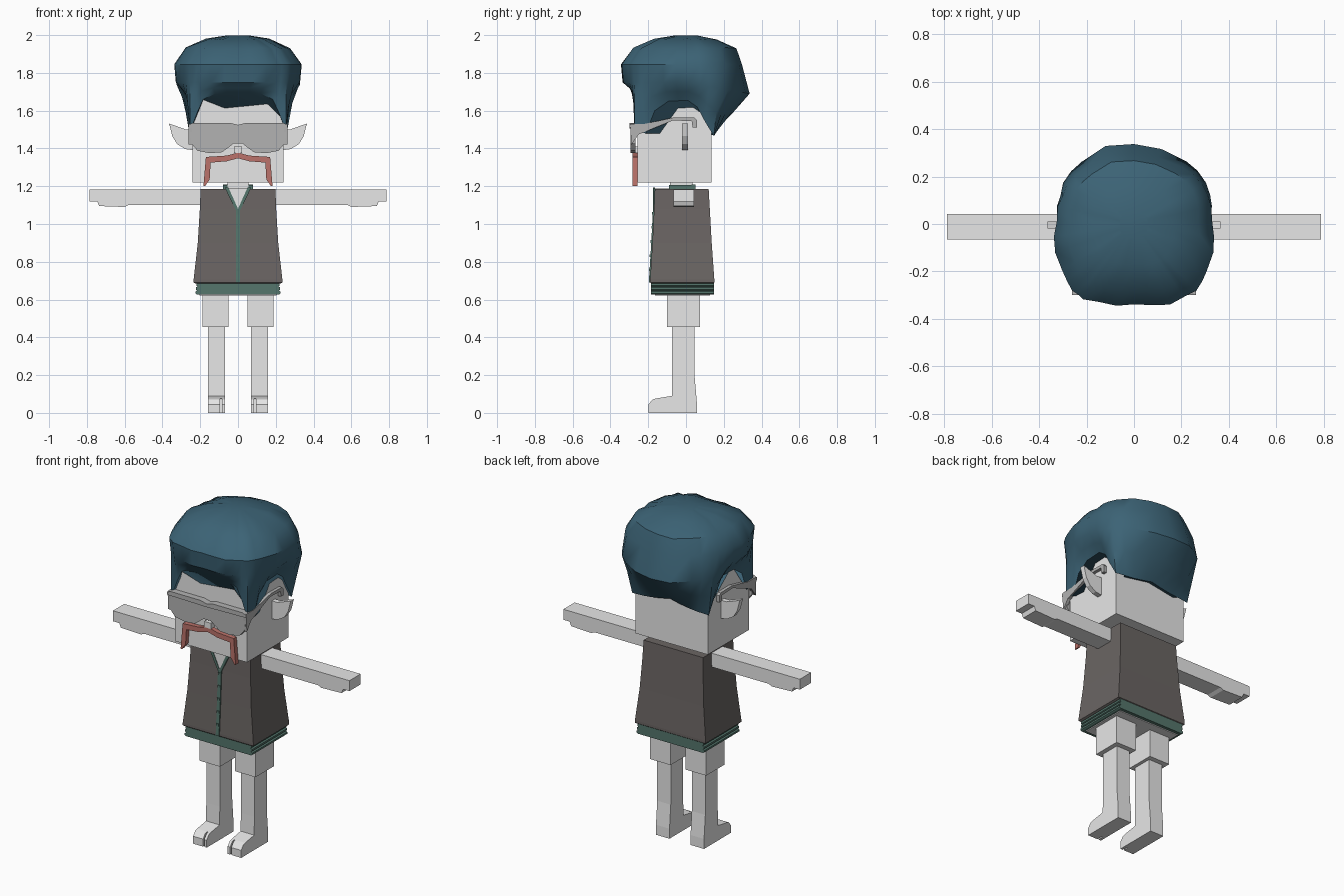
import bpy, bmesh, math, random

cube = bpy.data.objects.get("Cube")
if cube:
    bpy.data.objects.remove(cube, do_unlink=True)
random.seed(4)


def material(name, r, g, b):
    m = bpy.data.materials.new(name)
    m.use_nodes = True
    m.diffuse_color = (r, g, b, 1)
    m.node_tree.nodes["Principled BSDF"].inputs["Base Color"].default_value = (r, g, b, 1)
    return m


SKIN = material("pale grey", .8, .8, .8)
HAIR = material("deep teal", .045, .125, .18)
VEST = material("charcoal brown", .145, .13, .125)
TRIM = material("muted green", .09, .18, .15)
RED = material("dusty red", .5, .17, .145)
GLASS = material("mid grey", .45, .45, .45)


def finish(name, bm, mat):
    bmesh.ops.recalc_face_normals(bm, faces=bm.faces)
    mesh = bpy.data.meshes.new(name)
    bm.to_mesh(mesh)
    bm.free()
    mesh.materials.append(mat)
    ob = bpy.data.objects.new(name, mesh)
    bpy.context.collection.objects.link(ob)
    return ob


def loft(name, rings, mat):
    """Skin closed rings of points and cap both ends."""
    bm = bmesh.new()
    vs = [[bm.verts.new(p) for p in ring] for ring in rings]
    n = len(vs[0])
    for a, b in zip(vs, vs[1:]):
        for i in range(n):
            j = (i + 1) % n
            bm.faces.new((a[i], a[j], b[j], b[i]))
    bm.faces.new(vs[0])
    bm.faces.new(vs[-1])
    return finish(name, bm, mat)


def prism(name, pts, axis, a, b, mat, s=1):
    """Extrude an outline along x or y; s = -1 mirrors it across x."""
    def place(u, v, t):
        return (s * t, u, v) if axis == "x" else (s * u, t, v)
    return loft(name, [[place(u, v, t) for u, v in pts] for t in (a, b)], mat)


def box(name, x, y, z, mat, s=1):
    pts = [(y[0], z[0]), (y[1], z[0]), (y[1], z[1]), (y[0], z[1])]
    return prism(name, pts, "x", x[0], x[1], mat, s)


# Head, nose and neck
box("head", (-.24, .24), (-.257, .135), (1.22, 1.74), SKIN)
box("nose", (-.022, .022), (-.29, -.25), (1.375, 1.41), SKIN)
box("neck", (-.055, .055), (-.085, .035), (1.17, 1.225), SKIN)

# Vest body, flaring towards the hem
sections = [(.685, .225, -.185, .145), (.69, .235, -.19, .15), (.705, .235, -.19, .15),
            (.9, .213, -.178, .136), (1.08, .202, -.169, .126), (1.185, .198, -.165, .12)]
loft("vest", [[(-x, f, z), (x, f, z), (x, b, z), (-x, b, z)] for z, x, f, b in sections], VEST)

# Ribbed waistband with a plain underside
for i in range(3):
    z = .627 + i * .021
    w = .225 - i * .002
    band = [(-w + .008, z), (-w, z + .005), (-w, z + .016), (-w + .008, z + .021),
            (w - .008, z + .021), (w, z + .016), (w, z + .005), (w - .008, z)]
    loft("waistband_rib", [[(x * k, y, zz) for x, zz in band]
                           for y, k in ((-.185, 1), (.147, 1))], TRIM)
box("vest_underside", (-.205, .205), (-.165, .127), (.622, .629), SKIN)

# Front fastening follows the slope of the vest
front = [(f, z) for z, x, f, b in sections[1:5]]
prism("front_fastening", [(f - .006, z) for f, z in front] + [(f + .005, z) for f, z in front[::-1]],
      "x", -.011, .011, TRIM)
for i in range(5):
    z = .75 + i * .075
    y = -.19 + (z - .7) * .055
    box("button", (-.008, .008), (y - .009, y), (z, z + .014), TRIM)

# Open neckline
prism("neck_opening", [(-.055, 1.188), (.055, 1.188), (0, 1.08)], "y", -.173, -.164, SKIN)
box("neckline_top", (-.055, .055), (-.165, -.08), (1.18, 1.188), SKIN)
box("collar_back", (-.08, .08), (.03, .05), (1.18, 1.21), TRIM)

for s, side in ((1, "left"), (-1, "right")):
    prism(side + "_neckline_trim", [(.05, 1.192), (.07, 1.192), (0, 1.05), (0, 1.08)],
          "y", -.176, -.163, TRIM, s)
    box(side + "_collar", (.055, .08), (-.09, .05), (1.18, 1.207), TRIM, s)

    # Straight arm with stepped fingers
    prism(side + "_arm", [(.19, 1.1), (.58, 1.1), (.6, 1.09), (.735, 1.095), (.745, 1.12),
                          (.787, 1.12), (.787, 1.183), (.19, 1.183)], "y", -.065, .042, SKIN, s)

    # Shorts leg, lower leg and split foot
    box(side + "_shorts_leg", (.05, .187), (-.1, .075), (.455, .63), SKIN, s)
    box(side + "_leg", (.07, .16), (-.073, .045), (.08, .46), SKIN, s)
    foot = [(.057, 0), (.057, .06), (.045, .2), (-.073, .2), (-.075, .09), (-.16, .076), (-.165, 0)]
    prism(side + "_foot", foot, "x", .07, .16, SKIN, s)
    toe = [(-.16, 0), (-.16, .076), (-.178, .07), (-.198, .045), (-.198, 0)]
    prism(side + "_big_toe", toe, "x", .07, .086, SKIN, s)
    prism(side + "_toes", toe, "x", .094, .16, SKIN, s)

    # Pointed ear
    prism(side + "_ear", [(.235, 1.5), (.275, 1.5), (.365, 1.532), (.348, 1.465), (.322, 1.423),
                          (.28, 1.397), (.235, 1.39)], "y", -.02, .01, SKIN, s)

    # Drooping moustache half
    prism(side + "_moustache", [(0, 1.378), (.06, 1.362), (.17, 1.355), (.183, 1.2), (.175, 1.2),
                                (.15, 1.235), (.145, 1.325), (.06, 1.332), (0, 1.348)],
          "y", -.284, -.256, RED, s)

    # Glasses: lens, brow bar and hooked temple
    prism(side + "_lens", [(0, 1.525), (.24, 1.525), (.258, 1.51), (.25, 1.43), (.215, 1.388),
                           (.15, 1.375), (.085, 1.38), (.05, 1.405), (.025, 1.425), (0, 1.425)],
          "y", -.293, -.268, GLASS, s)
    prism(side + "_brow_bar", [(0, 1.525), (.04, 1.535), (.24, 1.535), (.262, 1.525),
                               (.262, 1.51), (0, 1.505)], "y", -.3, -.262, GLASS, s)
    prism(side + "_temple", [(-.295, 1.53), (-.22, 1.53), (-.06, 1.565), (.045, 1.563), (.057, 1.55),
                             (.057, 1.51), (.035, 1.51), (.03, 1.545), (-.07, 1.548),
                             (-.2, 1.495), (-.25, 1.475), (-.29, 1.42)], "x", .243, .262, GLASS, s)


# Hair: columns run from an uneven hairline, out over a bulge, to the crown
def lerp_table(table, a):
    for (a0, v0), (a1, v1) in zip(table, table[1:]):
        if a <= a1:
            return v0 + (v1 - v0) * (a - a0) / (a1 - a0)
    return table[-1][1]


hairline = [(0, 1.69), (24, 1.69), (34, 1.66), (38, 1.6), (43, 1.49), (50, 1.48), (57, 1.6),
            (70, 1.65), (92, 1.655), (103, 1.62), (120, 1.465), (140, 1.475), (180, 1.5)]
bulge = [(0, .342), (40, .382), (60, .36), (90, .33), (125, .345), (180, .325)]
half = [0, 12, 24, 34, 38, 43, 50, 57, 70, 81, 92, 103, 111, 120, 130, 140, 160, 180]
angles = half + [-a for a in half[-2:0:-1]]
rings = [[] for _ in range(7)]
for a in angles:
    t = math.radians(a)
    sx, cy = math.sin(t), -math.cos(t)
    back = max(0, cy)
    depth = .272 if cy < 0 else .152
    hem_r = min(.255 / max(abs(sx), 1e-5), depth / max(abs(cy), 1e-5))
    hem_z = lerp_table(hairline, abs(a))
    R = lerp_table(bulge, abs(a)) + random.uniform(-.007, .007)
    low_r, low_z = R * (.975 + .06 * back), 1.75 - .06 * back
    shape = [(hem_r, hem_z),
             (hem_r + (low_r - hem_r) * (.45 + .1 * back), (hem_z + low_z) / 2),
             (low_r, low_z),
             (R * (1 - .09 * back), 1.845),
             (R * .82, 1.93 + random.uniform(-.006, .006)),
             (R * .5, 1.978 + random.uniform(-.004, .004)),
             (R * .18, 1.998)]
    for ring, (r, z) in zip(rings, shape):
        ring.append((r * sx, r * cy, z))
hair = loft("hair", rings, HAIR)
bpy.ops.object.select_all(action="DESELECT")
hair.select_set(True)
bpy.context.view_layer.objects.active = hair
bpy.ops.object.shade_smooth_by_angle(angle=math.radians(40))
